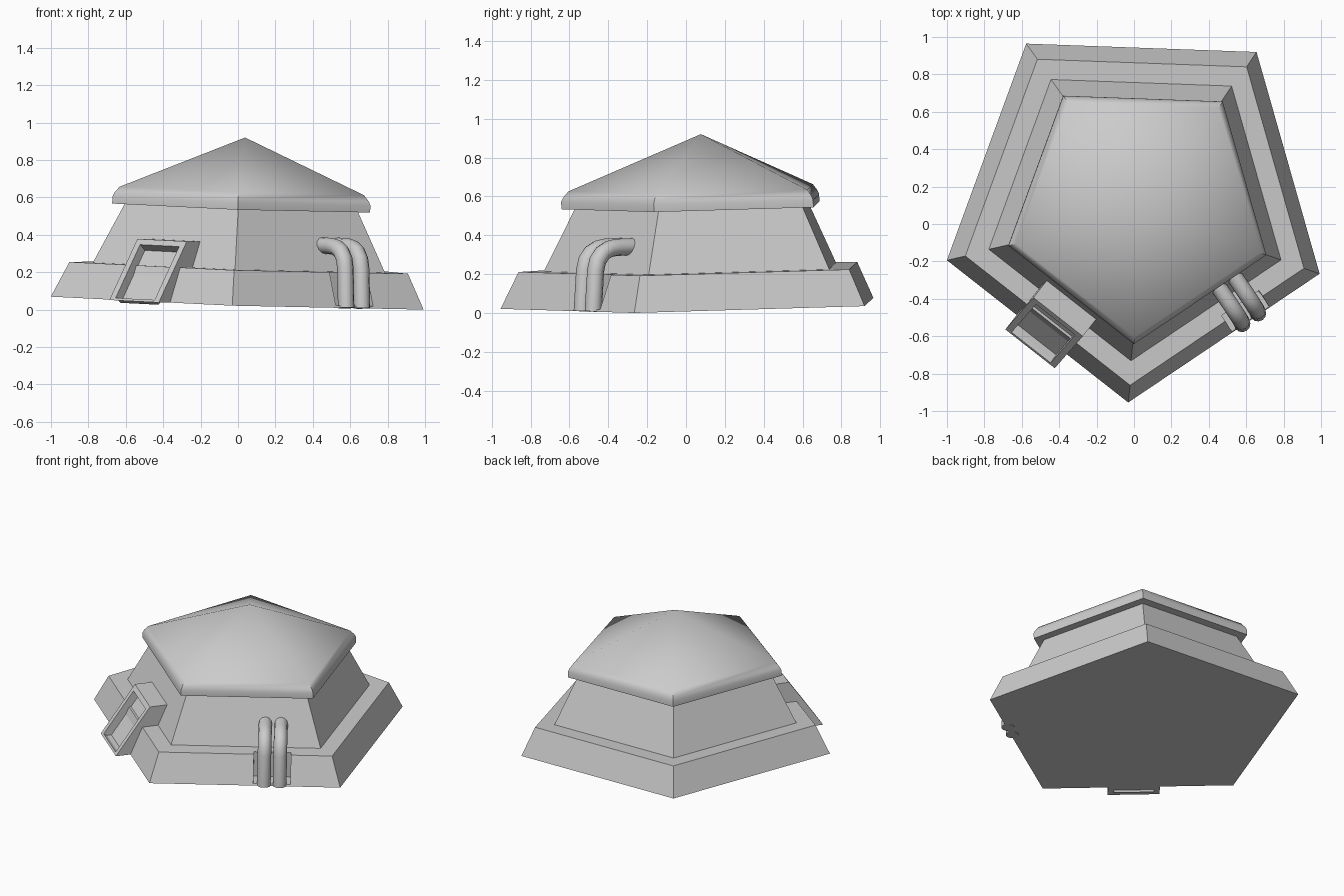
import bpy, bmesh
from math import radians, cos, sin
from mathutils import Vector, Matrix

if "Cube" in bpy.data.objects:
    bpy.data.objects.remove(bpy.data.objects["Cube"])

# Whole building leans slightly: local frame -> world
UP = Vector((0.034, -0.02, 1)).normalized()
FRAME = Matrix.Translation((0.008, 0.094, 0.041)) @ \
    Vector((0, 0, 1)).rotation_difference(UP).to_matrix().to_4x4()
START = -92.1  # angle of the front corner


def side(angle, u, t, h):
    """Point given by outward distance, sideways offset and height on a side."""
    a = radians(angle)
    return Vector((u * cos(a) - t * sin(a), u * sin(a) + t * cos(a), h))


def finish(name, bm):
    bmesh.ops.recalc_face_normals(bm, faces=bm.faces)
    me = bpy.data.meshes.new(name)
    bm.to_mesh(me)
    bm.free()
    ob = bpy.data.objects.new(name, me)
    ob.matrix_world = FRAME
    bpy.context.collection.objects.link(ob)
    return ob


def pentagon_stack(name, profile):
    """Five-sided solid through (radius, height) rings; radius 0 makes a tip."""
    bm = bmesh.new()
    rings = []
    for r, h in profile:
        n = 5 if r else 1
        rings.append([bm.verts.new(side(START + 72 * i, r, 0, h)) for i in range(n)])
    bm.faces.new(rings[0])
    for a, b in zip(rings, rings[1:]):
        for i in range(5):
            j = (i + 1) % 5
            quad = [a[i], a[j], b[j], b[i]] if len(b) == 5 else [a[i], a[j], b[0]]
            bm.faces.new(quad)
    if len(rings[-1]) == 5:
        bm.faces.new(rings[-1])
    return finish(name, bm)


def prism(bm, angle, outline, t0, t1):
    """Extrude a (u, h) outline sideways from t0 to t1; returns its side faces."""
    a = [bm.verts.new(side(angle, u, t0, h)) for u, h in outline]
    b = [bm.verts.new(side(angle, u, t1, h)) for u, h in outline]
    n = len(outline)
    bm.faces.new(a)
    bm.faces.new(b[::-1])
    return [bm.faces.new((a[i], b[i], b[(i + 1) % n], a[(i + 1) % n])) for i in range(n)]


# Main body
base = pentagon_stack("base", [(1.049, 0), (0.953, 0.188)])
pentagon_stack("walls", [(0.824, 0.185), (0.655, 0.51)])
roof = pentagon_stack("roof", [(0.726, 0.507), (0.726, 0.545), (0.715, 0.567),
                               (0.688, 0.598), (0, 0.88)])
bpy.context.view_layer.objects.active = roof
roof.select_set(True)
bpy.ops.object.shade_smooth_by_angle(angle=radians(35))
roof.select_set(False)

# Entrance with sloped, recessed door
DOOR = START - 36
bm = bmesh.new()
faces = prism(bm, DOOR, [(0.5, 0), (0.947, 0), (0.722, 0.328), (0.5, 0.328)], -0.142, 0.194)
bmesh.ops.recalc_face_normals(bm, faces=bm.faces)
front = faces[1]
bmesh.ops.inset_region(bm, faces=[front], thickness=0.05)
slope = Vector(side(DOOR, 0.225, 0, -0.328)).normalized()
for v in front.verts:
    if v.co.z < 0.15:
        v.co += slope * 0.02
bmesh.ops.inset_region(bm, faces=[front], thickness=0.004, depth=-0.05)
finish("entrance", bm)

# Slot in the base for the pipes
PIPE = START + 36
MID = 0.174
bm = bmesh.new()
prism(bm, PIPE, [(0.735, 0.012), (1.2, 0.012), (1.2, 0.4), (0.735, 0.4)], MID - 0.12, MID + 0.12)
cutter = finish("slot_cutter", bm)
cutter.hide_render = True
cutter.hide_set(True)
mod = base.modifiers.new("slot", "BOOLEAN")
mod.object = cutter
mod.operation = "DIFFERENCE"
mod.solver = "EXACT"

# Two bent pipes rising into the wall
PATH = [(0.84, 0.0), (0.82, 0.21), (0.806, 0.26), (0.775, 0.298), (0.735, 0.318),
        (0.69, 0.325), (0.56, 0.325)]
for name, off in (("left_pipe", -0.051), ("right_pipe", 0.051)):
    cu = bpy.data.curves.new(name, "CURVE")
    cu.dimensions = "3D"
    cu.bevel_depth = 0.044
    cu.bevel_resolution = 4
    cu.use_fill_caps = True
    sp = cu.splines.new("POLY")
    sp.points.add(len(PATH) - 1)
    for p, (u, h) in zip(sp.points, PATH):
        p.co = (*side(PIPE, u, MID + off, h), 1)
    ob = bpy.data.objects.new(name, cu)
    ob.matrix_world = FRAME
    bpy.context.collection.objects.link(ob)
